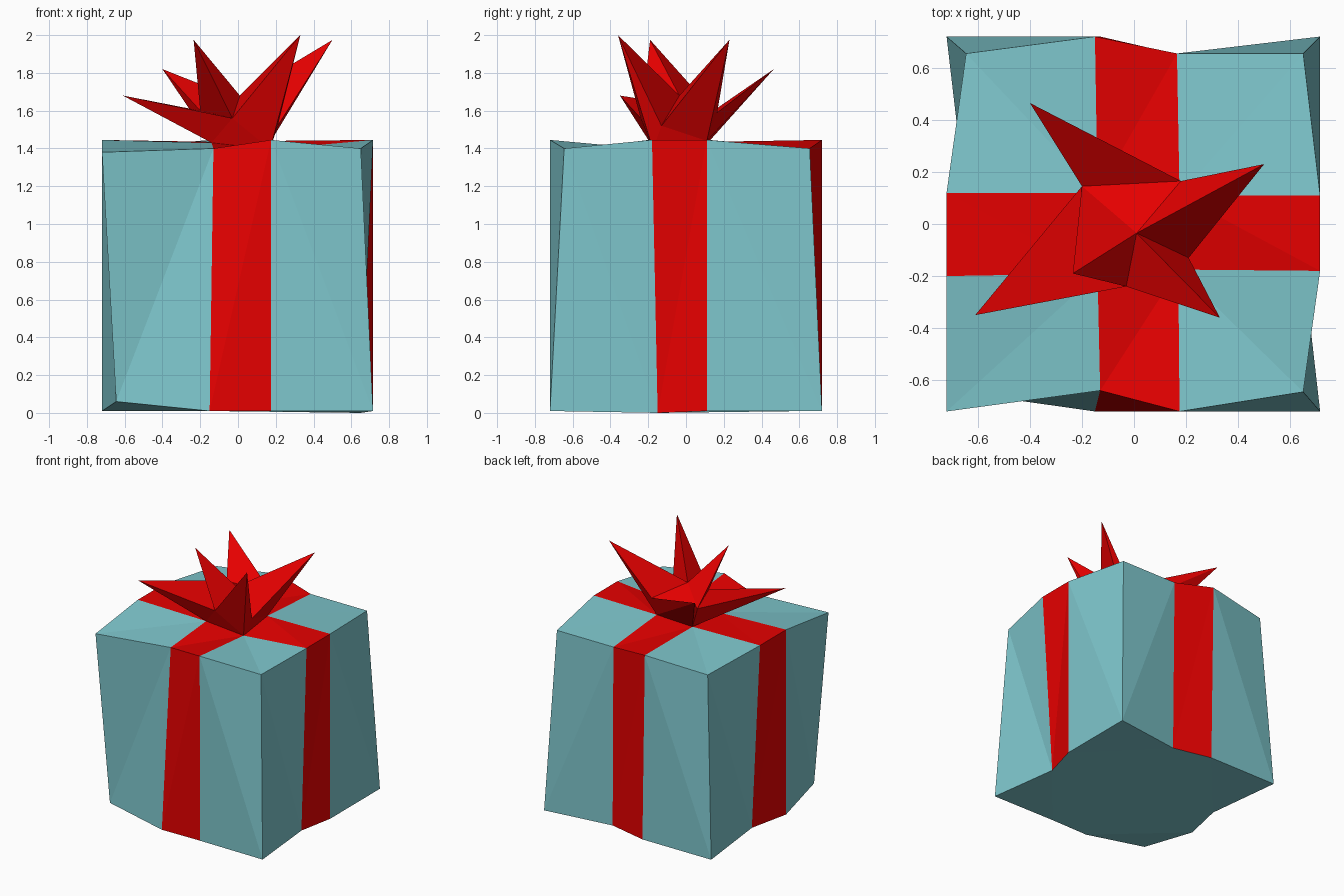
import bpy
import bmesh

if "Cube" in bpy.data.objects:
    bpy.data.objects.remove(bpy.data.objects["Cube"])


def material(name, rgb):
    m = bpy.data.materials.new(name)
    m.diffuse_color = (*rgb, 1)
    m.use_nodes = True
    m.node_tree.nodes["Principled BSDF"].inputs["Base Color"].default_value = m.diffuse_color
    return m


TEAL = material("teal_paper", (0.21, 0.57, 0.61))
RED = material("red_ribbon", (0.80, 0.0, 0.0))


def build(name, verts, faces, mats, slots=None):
    me = bpy.data.meshes.new(name)
    me.from_pydata(verts, [], faces)
    for m in mats:
        me.materials.append(m)
    if slots:
        me.polygons.foreach_set("material_index", slots)
    bm = bmesh.new()
    bm.from_mesh(me)
    bmesh.ops.recalc_face_normals(bm, faces=bm.faces)
    bm.to_mesh(me)
    bm.free()
    ob = bpy.data.objects.new(name, me)
    bpy.context.collection.objects.link(ob)
    return ob


# Crooked box rims, counter-clockwise from the front left corner:
# each side is corner, ribbon edge, ribbon edge
top = [(-.72, -.72, 1.38), (-.13, -.64, 1.40), (.175, -.72, 1.445),
       (.65, -.645, 1.40), (.715, -.18, 1.445), (.715, .11, 1.445),
       (.65, .655, 1.40), (.165, .655, 1.40), (-.15, .72, 1.445),
       (-.645, .655, 1.40), (-.72, .12, 1.445), (-.72, -.20, 1.445)]
bottom = [(-.645, -.65, .06), (-.15, -.72, .01), (.175, -.715, .01),
          (.715, -.72, .01), (.65, -.15, 0), (.715, .11, .01),
          (.715, .72, .01), (.175, .65, .01), (-.13, .72, .01),
          (-.72, .72, .01), (-.65, .12, .01), (-.72, -.20, .01)]
# Where the ribbons cross on the lid (front left, front right, back right, back left)
cross = [(-.14, -.19, 1.43), (.17, -.175, 1.395),
         (.175, .11, 1.44), (-.14, .12, 1.435)]

T, B, X = (lambda i: i % 12), (lambda i: 12 + i % 12), (lambda i: 24 + i % 4)
faces, slots = [], []


def add(slot, *polys):
    faces.extend(polys)
    slots.extend([slot] * len(polys))


for k in range(4):
    c = 3 * k
    # paper and ribbon on the walls; left and right walls fold inward
    if k % 2:
        add(0, (B(c), B(c + 1), T(c)), (B(c + 1), T(c + 1), T(c)))
    else:
        add(0, (B(c), B(c + 1), T(c + 1)), (B(c), T(c + 1), T(c)))
    add(1, (B(c + 1), B(c + 2), T(c + 2)), (B(c + 1), T(c + 2), T(c + 1)))
    add(0, (B(c + 2), B(c + 3), T(c + 2)), (B(c + 3), T(c + 3), T(c + 2)))
    # paper and ribbon on the lid
    add(0, (T(c - 1), T(c), X(k)), (T(c), T(c + 1), X(k)))
    add(1, (T(c + 1), T(c + 2), X(k + 1)), (T(c + 1), X(k + 1), X(k)))
    # underside corner
    add(0, (B(c + 1), B(c), B(c - 1)))
# underside middle
add(0, tuple(B(i) for i in range(11, -1, -1) if i % 3))
build("gift_box", top + bottom + cross, faces, [TEAL, RED], slots)

# Bow: spikes rising from a folded base
pts = dict(zip(("sw", "se", "ne", "nw"), cross))
pts.update(left=(-.20, .145, 1.60), back=(.18, .165, 1.59),
           right=(.21, -.13, 1.52), front=(-.03, -.24, 1.56),
           mid=(.01, -.035, 1.68))
spikes = [((-.40, .465, 1.82), "left back ne nw"),
          ((.50, .23, 1.975), "mid right ne back"),
          ((.33, -.36, 2.0), "mid front se right"),
          ((-.61, -.35, 1.68), "left nw sw front"),
          ((-.235, -.19, 1.975), "mid left front")]
names = list(pts)
verts = list(pts.values())
bow = [tuple(names.index(n) for n in f.split())
       for f in ("sw se front", "se ne right", "left mid back")]
for tip, base in spikes:
    ring = [names.index(n) for n in base.split()]
    verts.append(tip)
    for a, b in zip(ring, ring[1:] + ring[:1]):
        bow.append((b, a, len(verts) - 1))
build("bow", verts, bow, [RED])
